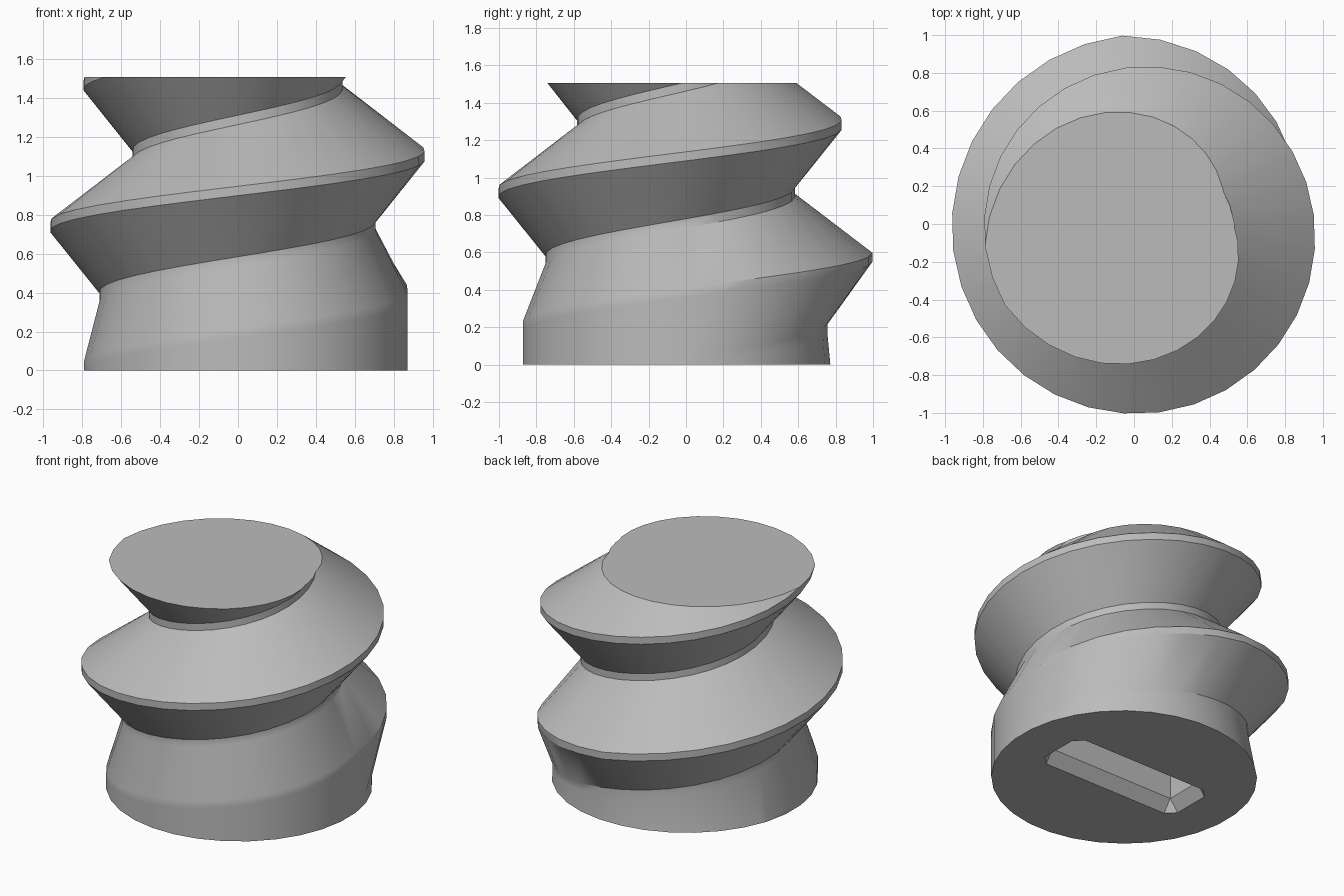
import bpy, bmesh
from math import cos, sin, pi, floor

if "Cube" in bpy.data.objects:
    bpy.data.objects.remove(bpy.data.objects["Cube"], do_unlink=True)

AXIS_X, AXIS_Y = 0.04, -0.0425
SIDES = 32
HEIGHT = 1.505
BASE_RADIUS = 0.833
BAND = 0.024          # half height of the crest and root bands

grey = bpy.data.materials.new("plain_grey")
grey.use_nodes = True
grey.diffuse_color = (0.5, 0.5, 0.5, 1)
grey.node_tree.nodes["Principled BSDF"].inputs["Base Color"].default_value = (0.5, 0.5, 0.5, 1)


def make_object(name, bm):
    bmesh.ops.recalc_face_normals(bm, faces=bm.faces)
    mesh = bpy.data.meshes.new(name)
    bm.to_mesh(mesh)
    bm.free()
    mesh.materials.append(grey)
    obj = bpy.data.objects.new(name, mesh)
    bpy.context.collection.objects.link(obj)
    return obj


def thread_ring(bm, j):
    """Root and crest band points at step j of the tapered helix."""
    angle = (j + 0.5) * 2 * pi / SIDES
    quarter = (j + 0.5) * 4 / SIDES
    ramp = min(max(j / 8, 0), 1)
    crest_z = 0.38 + 0.182 * quarter
    root_z = crest_z - 0.36
    crest_r = 1.09 - 0.0427 * quarter
    root_r = 0.838 - 0.0427 * quarter
    points = []
    for radius, z in ((root_r, root_z - BAND), (root_r, root_z + BAND),
                      (crest_r, crest_z - BAND), (crest_r, crest_z + BAND)):
        r = BASE_RADIUS + (radius - BASE_RADIUS) * ramp
        points.append(bm.verts.new((AXIS_X + r * cos(angle), AXIS_Y + r * sin(angle), z)))
    return points


# Threaded body: one helical strip, each turn joined to the next one up
bm = bmesh.new()
first, last = -2 * SIDES, int(3.5 * SIDES)
rings = {j: thread_ring(bm, j) for j in range(first, last + 1)}
for j in range(first, last - SIDES):
    here = rings[j] + [rings[j + SIDES][0]]
    following = rings[j + 1] + [rings[j + SIDES + 1][0]]
    for k in range(4):
        bm.faces.new((here[k], following[k], following[k + 1], here[k + 1]))
loose = [v for v in bm.verts if not v.link_faces]
bmesh.ops.delete(bm, geom=loose, context='VERTS')

# Flat bottom and top
for z, direction in ((0, -1), (HEIGHT, 1)):
    cut = bmesh.ops.bisect_plane(bm, geom=bm.verts[:] + bm.edges[:] + bm.faces[:],
                                 dist=1e-5, plane_co=(0, 0, z),
                                 plane_no=(0, 0, direction), clear_outer=True)
    bmesh.ops.remove_doubles(bm, verts=bm.verts, dist=1e-5)
    rim = [e for e in bm.edges if e.is_boundary
           and all(abs(v.co.z - z) < 1e-4 for v in e.verts)]
    bmesh.ops.holes_fill(bm, edges=rim, sides=0)
body = make_object("threaded_body", bm)

# Slot cutter: chamfered mouth narrowing to a rectangular pocket
bm = bmesh.new()
loops = []
for z, half_x, half_y, c in ((-0.05, 0.54, 0.19, 0.06), (0, 0.54, 0.19, 0.06),
                             (0.08, 0.48, 0.13, 0), (0.4, 0.48, 0.13, 0)):
    loop = []
    for sx, sy in ((1, 1), (-1, 1), (-1, -1), (1, -1)):
        pair = [(half_x, half_y - c), (half_x - c, half_y)]
        for x, y in (pair if sx * sy > 0 else pair[::-1]):
            loop.append(bm.verts.new((AXIS_X + sx * x, AXIS_Y + sy * y, z)))
    loops.append(loop)
for low, high in zip(loops, loops[1:]):
    for i in range(8):
        n = (i + 1) % 8
        bm.faces.new((low[i], low[n], high[n], high[i]))
bm.faces.new(loops[0][::-1])
bm.faces.new(loops[-1])
bmesh.ops.remove_doubles(bm, verts=bm.verts, dist=1e-5)
cutter = make_object("slot_cutter", bm)
cutter.hide_render = True

# Cut the slot, then smooth the round surfaces
mod = body.modifiers.new("slot", 'BOOLEAN')
mod.operation = 'DIFFERENCE'
mod.solver = 'EXACT'
mod.object = cutter
bpy.ops.object.select_all(action='DESELECT')
body.select_set(True)
bpy.context.view_layer.objects.active = body
bpy.ops.object.modifier_apply(modifier=mod.name)
bpy.data.objects.remove(cutter, do_unlink=True)
bpy.ops.object.shade_smooth_by_angle(angle=pi / 6)
